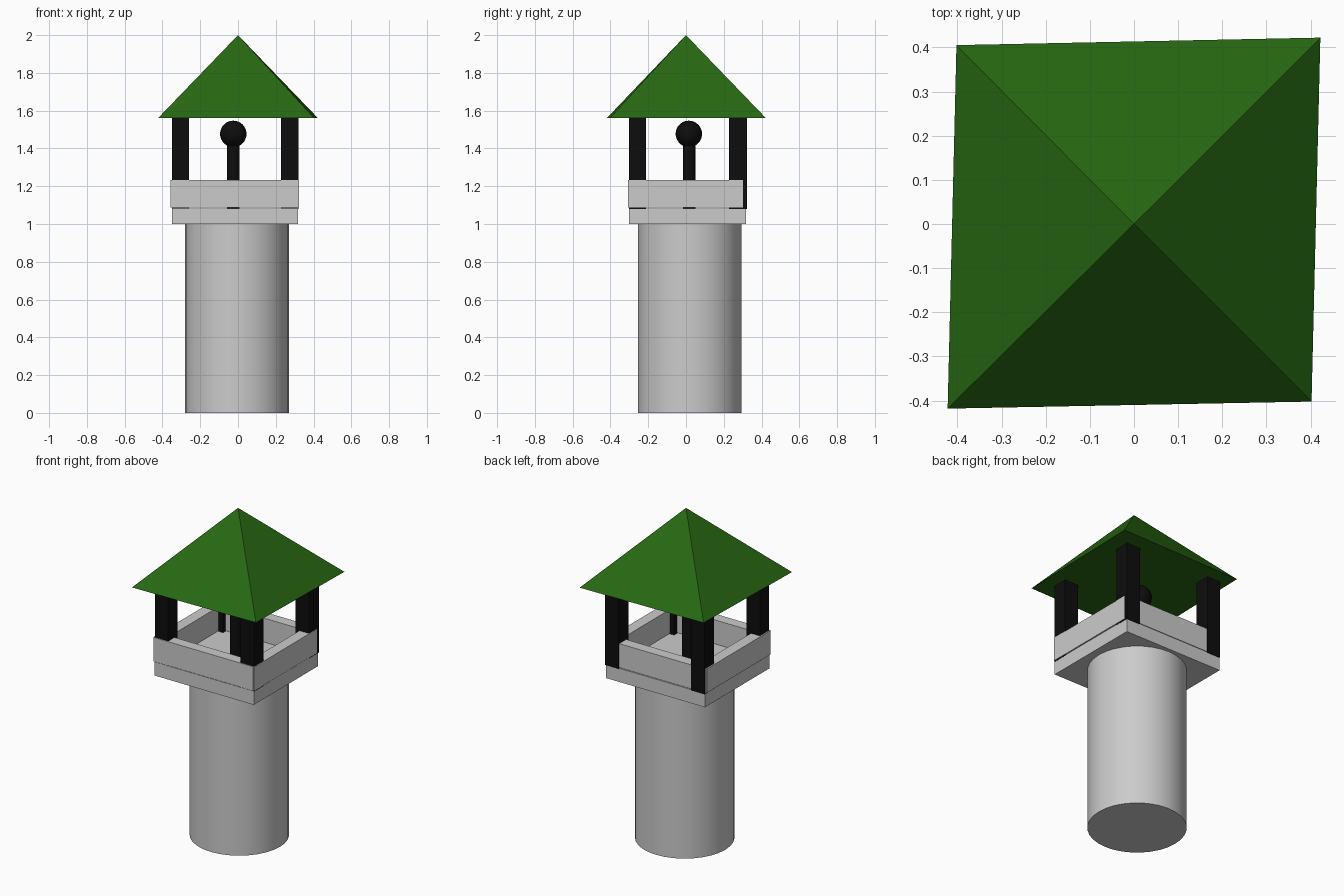
import bpy, bmesh

if "Cube" in bpy.data.objects:
    bpy.data.objects.remove(bpy.data.objects["Cube"])


def material(name, color):
    m = bpy.data.materials.new(name)
    m.diffuse_color = color
    m.use_nodes = True
    m.node_tree.nodes["Principled BSDF"].inputs["Base Color"].default_value = m.diffuse_color
    return m


GREEN = material("roof_green", (0.02, 0.14, 0.006, 1))
BLACK = material("black_metal", (0.004, 0.004, 0.004, 1))


def finish(ob, name, mat=None, smooth=False):
    ob.name = name
    if mat:
        ob.data.materials.append(mat)
    if smooth:
        bpy.ops.object.shade_smooth_by_angle()
    return ob


def box(name, x, y, z, mat=None):
    """Box given by (min, max) ranges on each axis."""
    bpy.ops.mesh.primitive_cube_add(size=1, location=[sum(r) / 2 for r in (x, y, z)])
    ob = bpy.context.object
    ob.scale = [r[1] - r[0] for r in (x, y, z)]
    bpy.ops.object.transform_apply(location=False, rotation=False, scale=True)
    return finish(ob, name, mat)


def cylinder(name, cx, cy, radius, z, sides, mat=None):
    bpy.ops.mesh.primitive_cylinder_add(vertices=sides, radius=radius, depth=z[1] - z[0],
                                        location=(cx, cy, sum(z) / 2))
    return finish(bpy.context.object, name, mat, True)


# Round tower and the square floor on top of it
cylinder("tower", -0.005, 0.02, 0.275, (0, 1.0), 32)
box("floor_slab", (-0.35, 0.318), (-0.302, 0.318), (1.0, 1.083))

# Low parapet around the floor
WALL = (1.087, 1.233)
box("front_wall", (-0.357, 0.317), (-0.306, -0.24), WALL)
box("back_wall", (-0.352, 0.314), (0.25, 0.317), WALL)
box("left_wall", (-0.358, -0.29), (-0.303, 0.31), WALL)
box("right_wall", (0.255, 0.322), (-0.304, 0.302), WALL)

# Four corner posts
for side, x in (("left", (-0.35, -0.26)), ("right", (0.228, 0.319))):
    for end, y in (("front", (-0.301, -0.211)), ("back", (0.228, 0.322))):
        box(f"{end}_{side}_post", x, y, (1.08, 1.562), BLACK)

# Slightly skewed pyramid roof with a flat underside
bm = bmesh.new()
base = [bm.verts.new((x, y, 1.562)) for x, y in
        ((-0.422, -0.418), (0.402, -0.402), (0.422, 0.422), (-0.402, 0.405))]
apex = bm.verts.new((0, 0, 2.0))
bm.faces.new(base[::-1])
for i in range(4):
    bm.faces.new((base[i], base[(i + 1) % 4], apex))
mesh = bpy.data.meshes.new("roof")
bm.to_mesh(mesh)
bm.free()
roof = bpy.data.objects.new("roof", mesh)
bpy.context.collection.objects.link(roof)
finish(roof, "roof", GREEN)

# Central lamp: stem and ball
cylinder("lamp_stem", -0.025, 0.017, 0.034, (1.08, 1.43), 32, BLACK)
bpy.ops.mesh.primitive_uv_sphere_add(segments=32, ring_count=16, radius=0.07,
                                     location=(-0.025, 0.015, 1.477))
finish(bpy.context.object, "lamp_ball", BLACK, True)
